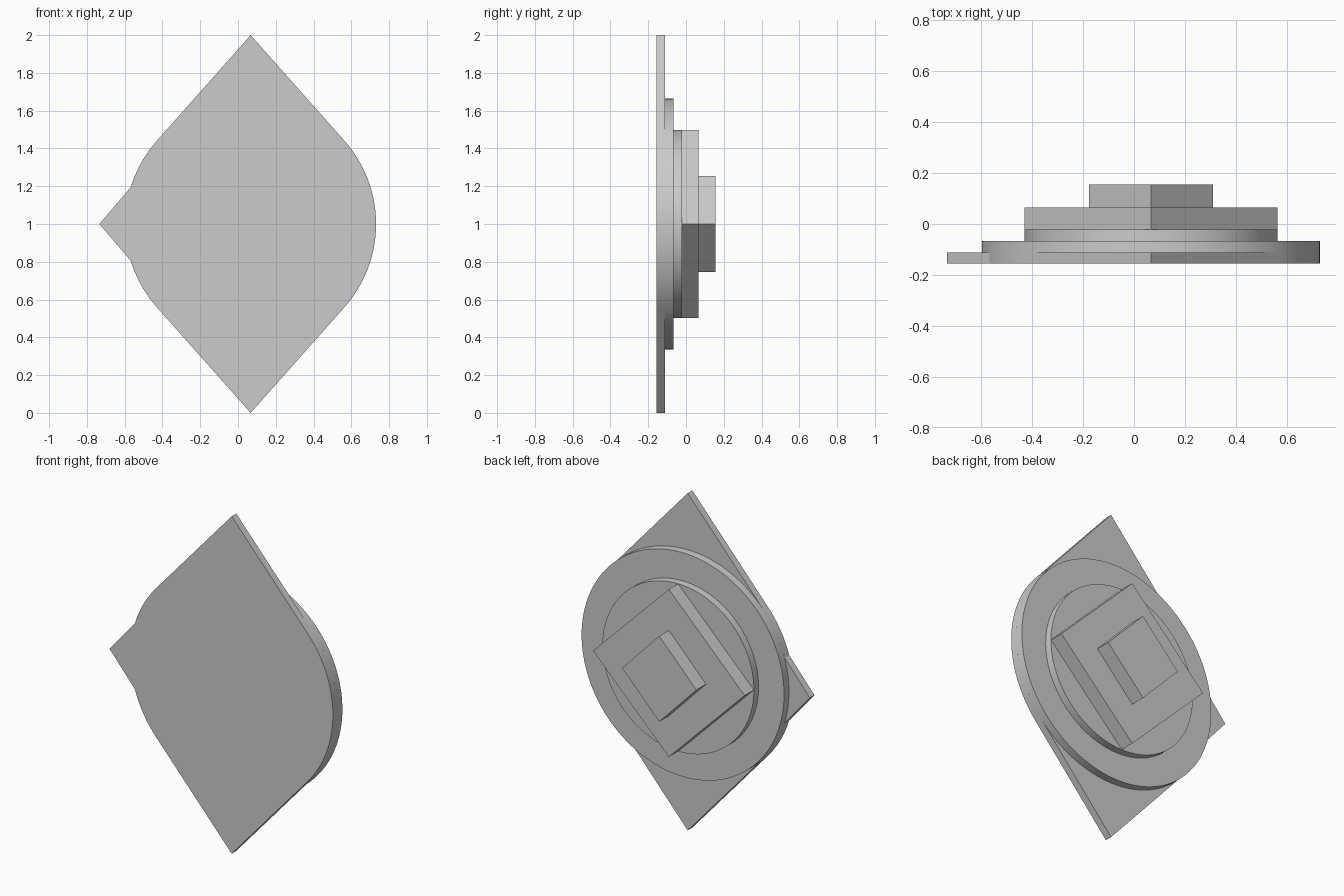
import bpy, bmesh
from math import radians, cos, sin, acos, degrees

if "Cube" in bpy.data.objects:
    bpy.data.objects.remove(bpy.data.objects["Cube"], do_unlink=True)

CX, CZ = 0.067, 1.0      # shared axis of all layers
R = 0.664                # large disc radius

grey = bpy.data.materials.new("plain_grey")
grey.use_nodes = True
colour = (0.6, 0.6, 0.6, 1)
grey.diffuse_color = colour
grey.node_tree.nodes["Principled BSDF"].inputs["Base Color"].default_value = colour


def arc(radius, start, end, steps):
    angles = [radians(start + (end - start) * i / steps) for i in range(steps + 1)]
    return [(radius * cos(a), radius * sin(a)) for a in angles]


def diamond(half_x, half_z):
    return [(half_x, 0), (0, half_z), (-half_x, 0), (0, -half_z)]


def layer(name, outline, y0, y1):
    """Extrude an x-z outline from y0 to y1."""
    bm = bmesh.new()
    face = bm.faces.new([bm.verts.new((CX + x, y0, CZ + z)) for x, z in outline])
    ext = bmesh.ops.extrude_face_region(bm, geom=[face])["geom"]
    verts = [v for v in ext if isinstance(v, bmesh.types.BMVert)]
    bmesh.ops.translate(bm, verts=verts, vec=(0, y1 - y0, 0))
    bmesh.ops.recalc_face_normals(bm, faces=bm.faces)
    mesh = bpy.data.meshes.new(name)
    bm.to_mesh(mesh)
    bm.free()
    mesh.materials.append(grey)
    obj = bpy.data.objects.new(name, mesh)
    bpy.context.collection.objects.link(obj)
    bpy.ops.object.select_all(action="DESELECT")
    obj.select_set(True)
    bpy.context.view_layer.objects.active = obj
    bpy.ops.object.shade_smooth_by_angle(angle=radians(20))
    return obj


# Base plate: round body with tangent points above and below and a short side tip
tangent = 90 - degrees(acos(R))
notch = 163
plate = (arc(R, -tangent, tangent, 32) + [(0, 1)]
         + arc(R, 180 - tangent, notch, 12) + [(-0.801, 0)]
         + arc(R, 360 - notch, 180 + tangent, 12) + [(0, -1)])
layer("base_plate", plate, -0.155, -0.112)

# Stacked discs and diamond blocks on the back
layer("large_disc", arc(R, 0, 360, 128)[:-1], -0.112, -0.066)
layer("small_disc", arc(0.497, 0, 360, 96)[:-1], -0.066, -0.022)
layer("large_diamond_block", diamond(0.497, 0.497), -0.022, 0.065)
layer("small_diamond_block", diamond(0.244, 0.254), 0.065, 0.155)
